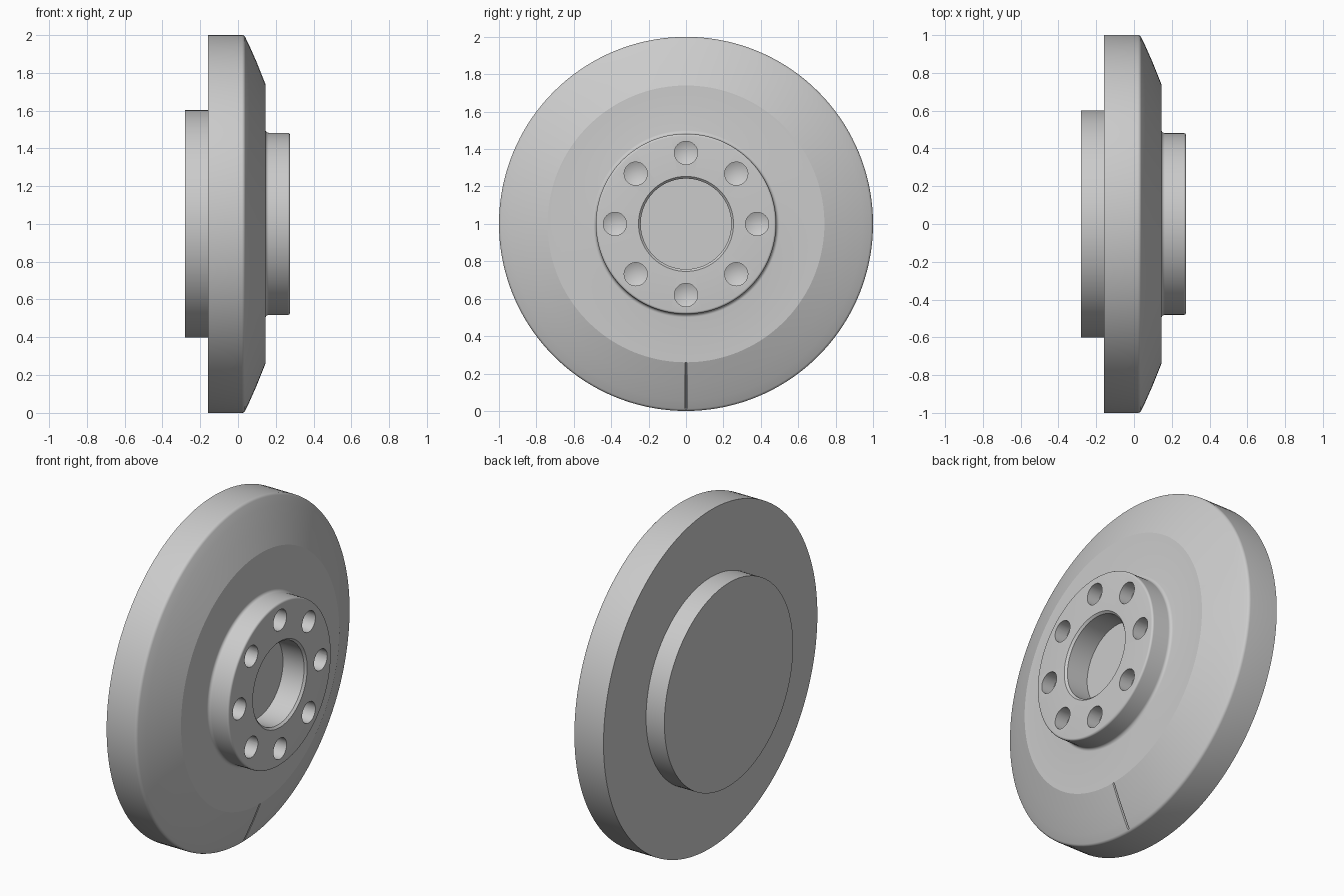
import bpy, bmesh
from math import pi, sin, cos, radians
from mathutils import Matrix, Vector

if "Cube" in bpy.data.objects:
    bpy.data.objects.remove(bpy.data.objects["Cube"])


def arc(cx, cr, rad, a0, a1, n=5):
    """Arc points (x, radius) around a centre, angles in degrees."""
    return [(cx + rad * cos(radians(a0 + (a1 - a0) * i / n)),
             cr + rad * sin(radians(a0 + (a1 - a0) * i / n))) for i in range(n + 1)]


def lathe(name, profile, steps, centre=(0, 0, 1)):
    """Revolve (x, radius) points about an axis parallel to x."""
    bm = bmesh.new()
    vs = [bm.verts.new((x, 0, r)) for x, r in profile]
    es = [bm.edges.new(p) for p in zip(vs, vs[1:])]
    bmesh.ops.spin(bm, geom=vs + es, axis=(1, 0, 0), cent=(0, 0, 0),
                   angle=2 * pi, steps=steps, use_merge=True)
    bmesh.ops.remove_doubles(bm, verts=bm.verts, dist=1e-5)
    bmesh.ops.recalc_face_normals(bm, faces=bm.faces)
    bmesh.ops.translate(bm, verts=bm.verts, vec=centre)
    return finish(name, bm)


def finish(name, bm):
    me = bpy.data.meshes.new(name)
    bm.to_mesh(me)
    bm.free()
    ob = bpy.data.objects.new(name, me)
    bpy.context.collection.objects.link(ob)
    return ob


def cut(target, cutter):
    """Subtract a cutter and discard it."""
    mod = target.modifiers.new("cut", 'BOOLEAN')
    mod.operation, mod.solver, mod.object = 'DIFFERENCE', 'EXACT', cutter
    cutter.hide_render = True
    bpy.context.view_layer.objects.active = target
    bpy.ops.object.modifier_apply(modifier=mod.name)
    bpy.data.objects.remove(cutter, do_unlink=True)


# Wheel body: rear boss, rim, curved bevel, front hub with blind bore
profile = [(-0.28, 0), (-0.28, 0.602), (-0.16, 0.602), (-0.16, 1.0)]
profile += arc(0.02, 0.98, 0.02, 90, 24)
profile += [(0.06, 0.943), (0.10, 0.853), (0.145, 0.74)]
profile += arc(0.163, 0.50, 0.018, 180, 270)
profile += arc(0.263, 0.47, 0.012, 90, 0)
profile += [(0.275, 0.254), (0.263, 0.242), (0.125, 0.242), (0.125, 0)]
wheel = lathe("wheel_body", profile, 144)

# Eight drilled holes with conical bottoms
for i in range(8):
    a = i * pi / 4
    drill = lathe("hole_cutter",
                  [(0.165, 0), (0.195, 0.062), (0.32, 0.062), (0.32, 0)], 32,
                  (0, 0.38 * sin(a), 1 + 0.38 * cos(a)))
    cut(wheel, drill)

# Narrow tapered groove down the lower bevel
bm = bmesh.new()
bmesh.ops.create_cube(bm, size=1)
slope = Vector((0.115, 0, 0.26)).normalized()
out = Vector((slope.z, 0, -slope.x))
for v in bm.verts:
    along = v.co.z * 0.27
    side = v.co.y * (0.016 if v.co.x > 0 else 0.006)
    p = Vector((0.093, 0, 0.135)) + slope * along + out * v.co.x * 0.026
    v.co = (p.x, side, p.z)
bmesh.ops.recalc_face_normals(bm, faces=bm.faces)
cut(wheel, finish("groove_cutter", bm))

# Smooth shading with crisp edges
bpy.ops.object.select_all(action='DESELECT')
wheel.select_set(True)
bpy.context.view_layer.objects.active = wheel
bpy.ops.object.shade_smooth_by_angle(angle=radians(18.5))
